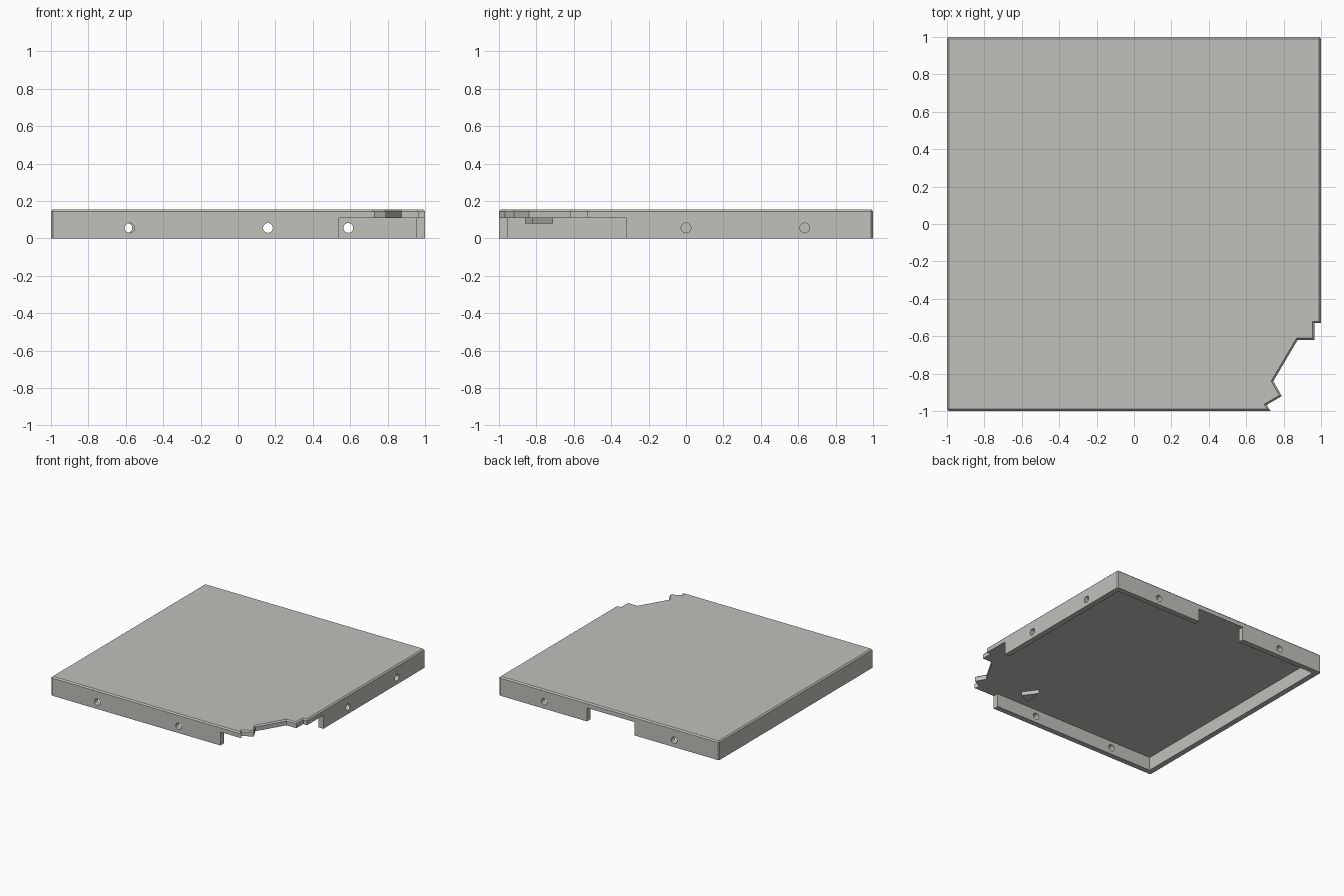
import bpy, bmesh, math

if "Cube" in bpy.data.objects:
    bpy.data.objects.remove(bpy.data.objects["Cube"])

T = 0.045          # wall thickness
DECK_Z = 0.11      # underside of the deck
TOP_Z = 0.155
CHAMFER = 0.01

grey = bpy.data.materials.new("warm grey")
grey.diffuse_color = (0.53, 0.53, 0.50, 1)
grey.use_nodes = True
grey.node_tree.nodes["Principled BSDF"].inputs["Base Color"].default_value = grey.diffuse_color


def prism(name, outline, z0, z1, chamfer_top=False):
    """Extrude an outline, chamfering outer corner edges and optionally the top rim."""
    bm = bmesh.new()
    base = bm.faces.new([bm.verts.new((x, y, z0)) for x, y in outline])
    up = bmesh.ops.extrude_face_region(bm, geom=[base])["geom"]
    for v in up:
        if isinstance(v, bmesh.types.BMVert):
            v.co.z = z1
    bmesh.ops.recalc_face_normals(bm, faces=bm.faces[:])
    edges = []
    for e in bm.edges:
        a, b = e.verts
        top = chamfer_top and min(a.co.z, b.co.z) > z1 - 1e-4
        upright = abs(a.co.z - b.co.z) > 1e-4
        corner = all(abs(abs(c) - 1) < 1e-4 for c in (*a.co.xy, *b.co.xy))
        if top or (upright and corner):
            edges.append(e)
    if edges:
        bmesh.ops.bevel(bm, geom=edges, offset=CHAMFER, segments=1,
                        affect='EDGES', clamp_overlap=False)
    bmesh.ops.recalc_face_normals(bm, faces=bm.faces[:])
    mesh = bpy.data.meshes.new(name)
    bm.to_mesh(mesh)
    bm.free()
    mesh.materials.append(grey)
    obj = bpy.data.objects.new(name, mesh)
    bpy.context.collection.objects.link(obj)
    return obj


def combine(obj, other, operation):
    """Apply an exact boolean and discard the second object."""
    mod = obj.modifiers.new("cut", 'BOOLEAN')
    mod.operation, mod.solver, mod.object = operation, 'EXACT', other
    bpy.context.view_layer.objects.active = obj
    bpy.ops.object.modifier_apply(modifier=mod.name)
    bpy.data.objects.remove(other)


# Deck with the stepped, jagged cut-out in its front right corner
deck = prism("deck_panel", [
    (-1, -1), (0.73, -1), (0.71, -0.967), (0.79, -0.92), (0.745, -0.84),
    (0.875, -0.62), (0.965, -0.62), (0.965, -0.53), (1, -0.53),
    (1, 1), (-1, 1)], DECK_Z, TOP_Z, chamfer_top=True)

# Skirt walls: front, left and half of the back; then rest of the back and right
i = 1 - T
left_skirt = prism("left_skirt", [
    (0.54, -1), (0.54, -i), (-i, -i), (-i, i), (-0.23, i), (-0.23, 1),
    (-1, 1), (-1, -1)], 0, 0.13)
right_skirt = prism("right_skirt", [
    (0.20, 1), (0.20, i), (i, i), (i, -0.32), (1, -0.32), (1, 1)], 0, 0.13)

# Small wedge under the deck
wedge = prism("underside_wedge", [
    (0.32, -0.86), (0.42, -0.82), (0.34, -0.71)], 0.08, 0.12)

for part in (left_skirt, right_skirt, wedge):
    combine(deck, part, 'UNION')

# Round fixing holes through the skirt walls
front_back = (math.pi / 2, 0, 0)
sideways = (0, math.pi / 2, 0)
for x, y, rot in [(-0.58, -0.98, front_back), (0.16, -0.98, front_back),
                  (-0.592, 0.98, front_back), (0.59, 0.98, front_back),
                  (0.98, 0.0, sideways), (0.98, 0.635, sideways)]:
    bpy.ops.mesh.primitive_cylinder_add(vertices=32, radius=0.026, depth=0.2,
                                        location=(x, y, 0.056), rotation=rot)
    drill = bpy.context.object
    drill.hide_render = True
    drill.data.materials.append(grey)
    combine(deck, drill, 'DIFFERENCE')

deck.name = "skirted_panel"
bpy.ops.object.select_all(action='DESELECT')
deck.select_set(True)
bpy.context.view_layer.objects.active = deck
bpy.ops.object.shade_smooth_by_angle(angle=math.radians(30))
